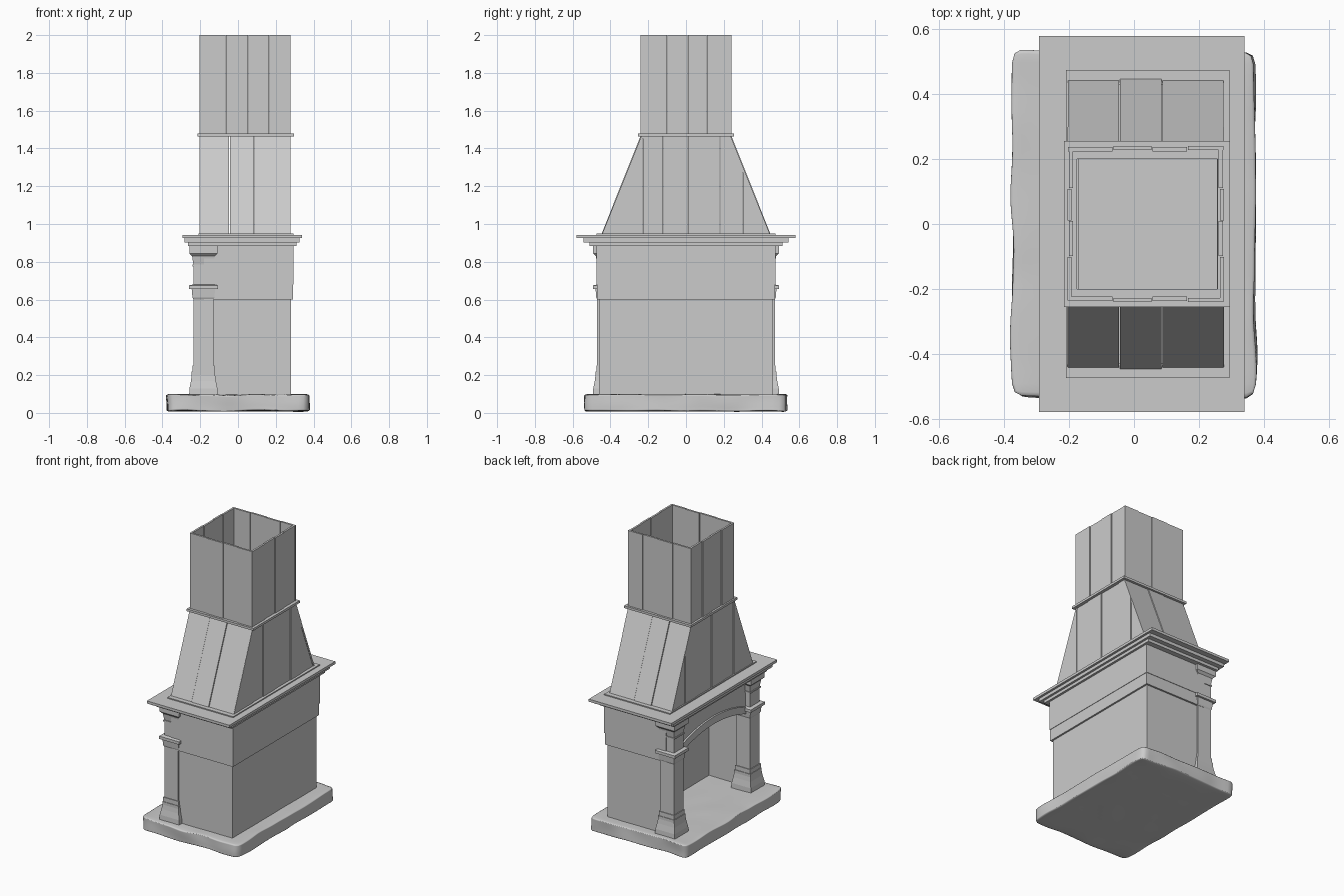
import bpy, bmesh
from mathutils import Vector, noise

if "Cube" in bpy.data.objects:
    bpy.data.objects.remove(bpy.data.objects["Cube"], do_unlink=True)

grey = bpy.data.materials.new("stone_grey")
grey.use_nodes = True
GREY = (0.6, 0.6, 0.6, 1)
grey.diffuse_color = GREY
grey.node_tree.nodes["Principled BSDF"].inputs["Base Color"].default_value = GREY


def finish(name, bm):
    bmesh.ops.recalc_face_normals(bm, faces=bm.faces)
    mesh = bpy.data.meshes.new(name)
    bm.to_mesh(mesh)
    bm.free()
    mesh.materials.append(grey)
    obj = bpy.data.objects.new(name, mesh)
    bpy.context.collection.objects.link(obj)
    return obj


def prism(name, points, offset):
    """Extrude a planar outline along an offset vector."""
    bm = bmesh.new()
    face = bm.faces.new([bm.verts.new(p) for p in points])
    ext = bmesh.ops.extrude_face_region(bm, geom=[face], use_keep_orig=True)
    moved = [v for v in ext["geom"] if isinstance(v, bmesh.types.BMVert)]
    bmesh.ops.translate(bm, verts=moved, vec=Vector(offset))
    return finish(name, bm)


def box(name, x0, x1, y0, y1, z0, z1):
    return prism(name, [(x0, y0, z0), (x1, y0, z0), (x1, y1, z0), (x0, y1, z0)], (0, 0, z1 - z0))


def frame(name, outer, inner, z0, z1):
    """Rectangular ring; outer and inner are (x0, x1, half depth)."""
    bm = bmesh.new()
    rings = []
    for (x0, x1, h), z in ((outer, z0), (outer, z1), (inner, z1), (inner, z0)):
        rings.append([bm.verts.new(p) for p in ((x0, -h, z), (x1, -h, z), (x1, h, z), (x0, h, z))])
    for a, b in zip(rings, rings[1:] + rings[:1]):
        for i in range(4):
            j = (i + 1) % 4
            bm.faces.new((a[i], a[j], b[j], b[i]))
    return finish(name, bm)


# Rough stone hearth slab
bm = bmesh.new()
bmesh.ops.create_cube(bm, size=1)
bmesh.ops.subdivide_edges(bm, edges=bm.edges, cuts=13, use_grid_fill=True)
for v in bm.verts:
    p = Vector((v.co.x * 0.75, v.co.y * 1.07, v.co.z * 0.09 + 0.053))
    wobble = noise.noise_vector(p * 7) * 0.013
    edge = max(abs(v.co.x), abs(v.co.y)) > 0.49
    wobble.z *= 0.8 if edge else 0.3
    v.co = p + wobble
    v.co.z = max(v.co.z, 0)
hearth = finish("hearth_slab", bm)
sub = hearth.modifiers.new("soften", "SUBSURF")
sub.levels = sub.render_levels = 1
for poly in hearth.data.polygons:
    poly.use_smooth = True

# Firebox walls and the wider frieze above them
box("firebox_back", 0.11, 0.28, -0.46, 0.46, 0.085, 0.6)
box("firebox_ceiling", -0.16, 0.28, -0.455, 0.455, 0.74, 0.89)
box("frieze_back_lower", 0.11, 0.292, -0.472, 0.472, 0.6, 0.68)
box("frieze_back_upper", 0.11, 0.295, -0.475, 0.475, 0.68, 0.89)
for side, s in (("left", -1), ("right", 1)):
    for part, y, z0, z1 in (("wall", 0.46, 0.085, 0.6), ("frieze_lower", 0.472, 0.6, 0.68),
                            ("frieze_upper", 0.475, 0.68, 0.89)):
        box(f"{side}_{part}", -0.18, 0.11, s * 0.41, s * y, z0, z1)

# Arched lintel with a raised trim following the curve
SPAN = 0.38
steps = [SPAN * (i / 10 - 1) for i in range(21)]
arc = [(y, 0.62 + 0.075 * (1 - (y / SPAN) ** 2)) for y in steps]
prism("arched_lintel", [(-0.2, y, z) for y, z in arc] + [(-0.2, 0.455, 0.62), (-0.2, 0.455, 0.89),
      (-0.2, -0.455, 0.89), (-0.2, -0.455, 0.62)], (0.06, 0, 0))
prism("arch_trim", [(-0.2, y, z) for y, z in arc]
      + [(-0.2, y, z + 0.05) for y, z in reversed(arc)], (-0.012, 0, 0))

# Square pilasters from a stepped (height, half width) profile
PROFILE = [(0.085, 0.076), (0.13, 0.074), (0.17, 0.066), (0.2, 0.062), (0.22, 0.062), (0.22, 0.058),
           (0.25, 0.058), (0.25, 0.053), (0.6, 0.053), (0.61, 0.058), (0.655, 0.062), (0.655, 0.076),
           (0.675, 0.076), (0.68, 0.053), (0.775, 0.053), (0.775, 0.058), (0.785, 0.058),
           (0.785, 0.053), (0.83, 0.06), (0.845, 0.075), (0.89, 0.075)]
for side, y in (("left", -0.417), ("right", 0.417)):
    bm = bmesh.new()
    rings = [[bm.verts.new((-0.183 + a * h, y + b * h, z)) for a, b in ((-1, -1), (1, -1), (1, 1), (-1, 1))]
             for z, h in PROFILE]
    for lo, hi in zip(rings, rings[1:]):
        for i in range(4):
            j = (i + 1) % 4
            bm.faces.new((lo[i], lo[j], hi[j], hi[i]))
    bm.faces.new(rings[0])
    bm.faces.new(rings[-1])
    finish(f"{side}_pilaster", bm)

# Stepped mantel
box("mantel_lower_moulding", -0.265, 0.31, -0.51, 0.51, 0.883, 0.903)
box("mantel_middle_moulding", -0.283, 0.325, -0.542, 0.542, 0.903, 0.925)
box("mantel_shelf", -0.293, 0.34, -0.58, 0.58, 0.925, 0.943)
frame("hood_base_trim", (-0.21, 0.295, 0.475), (-0.17, 0.255, 0.43), 0.943, 0.95)

# Sloped hood of planks
BASE, NECK, TOP = 0.943, 1.465, 2.0
WIDE, NARROW = 0.445, 0.237
X0, X1, T = -0.205, 0.278, 0.013
GAP = 0.0015


def planks(cuts):
    return [(a + GAP, b - GAP, 0.004 * (i % 2)) for i, (a, b) in enumerate(zip(cuts, cuts[1:]))]


def slope_height(y):
    return NECK if abs(y) <= NARROW else BASE + (WIDE - abs(y)) / (WIDE - NARROW) * (NECK - BASE)


for s in (-1, 1):
    for a, b, out in planks([X0, -0.045, 0.087, X1]):
        w, n = s * (WIDE + out), s * (NARROW + out)
        prism("hood_slope_plank", [(a, w, BASE), (b, w, BASE), (b, n, NECK), (a, n, NECK)], (0, -s * T, 0))

for x, s in ((X0, -1), (X1, 1)):
    for a, b, out in planks([-WIDE, -0.23, -0.12, 0.01, 0.18, 0.3, WIDE]):
        tops = sorted({a, b} | {y for y in (-NARROW, NARROW) if a < y < b}, reverse=True)
        outline = [(a, BASE), (b, BASE)] + [(y, slope_height(y)) for y in tops if slope_height(y) > BASE + 0.01]
        prism("hood_upright_plank", [(x - s * out, y, z) for y, z in outline], (-s * T, 0, 0))

# Collar between hood and flue
frame("flue_collar", (-0.215, 0.296, 0.255), (-0.175, 0.257, 0.2), 1.462, 1.478)

# Open flue of upright planks
for s in (-1, 1):
    for a, b, out in planks([X0, -0.065, 0.055, 0.165, X1]):
        y = s * (NARROW + out)
        prism("flue_side_plank", [(a, y, NECK), (b, y, NECK), (b, y, TOP), (a, y, TOP)], (0, -s * T, 0))
for x, s in ((X0, -1), (X1, 1)):
    for a, b, out in planks([-NARROW, -0.1, 0.01, 0.11, NARROW]):
        p = x - s * out
        prism("flue_face_plank", [(p, a, NECK), (p, b, NECK), (p, b, TOP), (p, a, TOP)], (-s * T, 0, 0))
